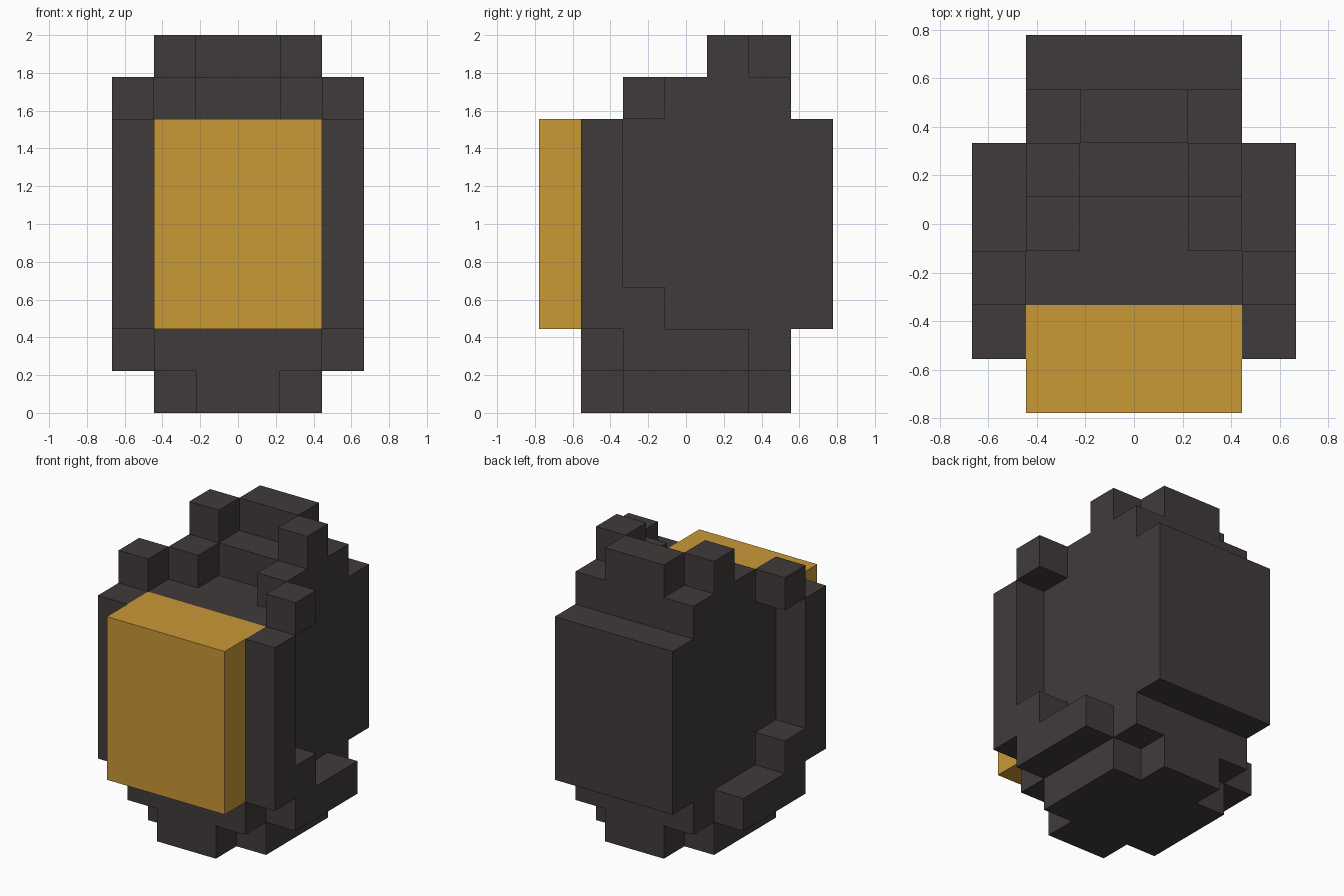
import bpy
import bmesh
from mathutils import Matrix, Vector

U = 2 / 9  # edge of one block

cube = bpy.data.objects.get("Cube")
if cube:
    bpy.data.objects.remove(cube, do_unlink=True)


def material(name, rgb):
    mat = bpy.data.materials.new(name)
    mat.use_nodes = True
    colour = (*rgb, 1)
    mat.diffuse_color = colour
    bsdf = next(n for n in mat.node_tree.nodes if n.type == "BSDF_PRINCIPLED")
    bsdf.inputs["Base Color"].default_value = colour
    bsdf.inputs["Roughness"].default_value = 0.9
    return mat


charcoal = material("charcoal", (0.051, 0.044, 0.042))
gold = material("gold", (0.584, 0.314, 0.037))


def block(name, x, y, z, mat=charcoal):
    """Box spanning the given ranges, measured in blocks."""
    lo, hi = (Vector(corner) * U for corner in zip(x, y, z))
    bm = bmesh.new()
    place = Matrix.Translation((lo + hi) / 2) @ Matrix.Diagonal((*(hi - lo), 1))
    bmesh.ops.create_cube(bm, size=1, matrix=place)
    mesh = bpy.data.meshes.new(name)
    bm.to_mesh(mesh)
    bm.free()
    mesh.materials.append(mat)
    obj = bpy.data.objects.new(name, mesh)
    bpy.context.scene.collection.objects.link(obj)


def pair(name, x, y, z):
    """The same box on the left (+x) and the right (-x)."""
    block("left_" + name, x, y, z)
    block("right_" + name, (-x[1], -x[0]), y, z)


FULL, CORE = (-2, 2), (-1, 1)   # centred widths
OUTER, INNER = (2, 3), (1, 2)   # side columns

# Main body, back slab and gold face
block("body", FULL, (-1.5, 2.5), (2, 7))
block("back_slab", FULL, (2.5, 3.5), (2, 7))
block("gold_face", FULL, (-3.5, -1.5), (2, 7), gold)

# Stepped base with notched corners
block("lower_body", FULL, (-2.5, 2.5), (1, 2))
block("base_core", CORE, (-2.5, 2.5), (0, 1))
pair("base_side", INNER, (-1.5, 1.5), (0, 1))

# Frame beside the face, with its stepped foot and floating caps
pair("frame_post", OUTER, (-2.5, -1.5), (2, 7))
pair("frame_foot", OUTER, (-1.5, -0.5), (2, 3))
pair("side_skirt", OUTER, (-1.5, 1.5), (1, 2))
pair("frame_cap", OUTER, (-1.5, -0.5), (7, 8))

# Stepped crown
pair("crown_side", INNER, (-0.5, 2.5), (7, 8))
pair("crown_horn", INNER, (0.5, 1.5), (8, 9))
block("crown_step", CORE, (0.5, 1.5), (7, 8))
block("crown_back", CORE, (1.5, 2.5), (7, 9))
